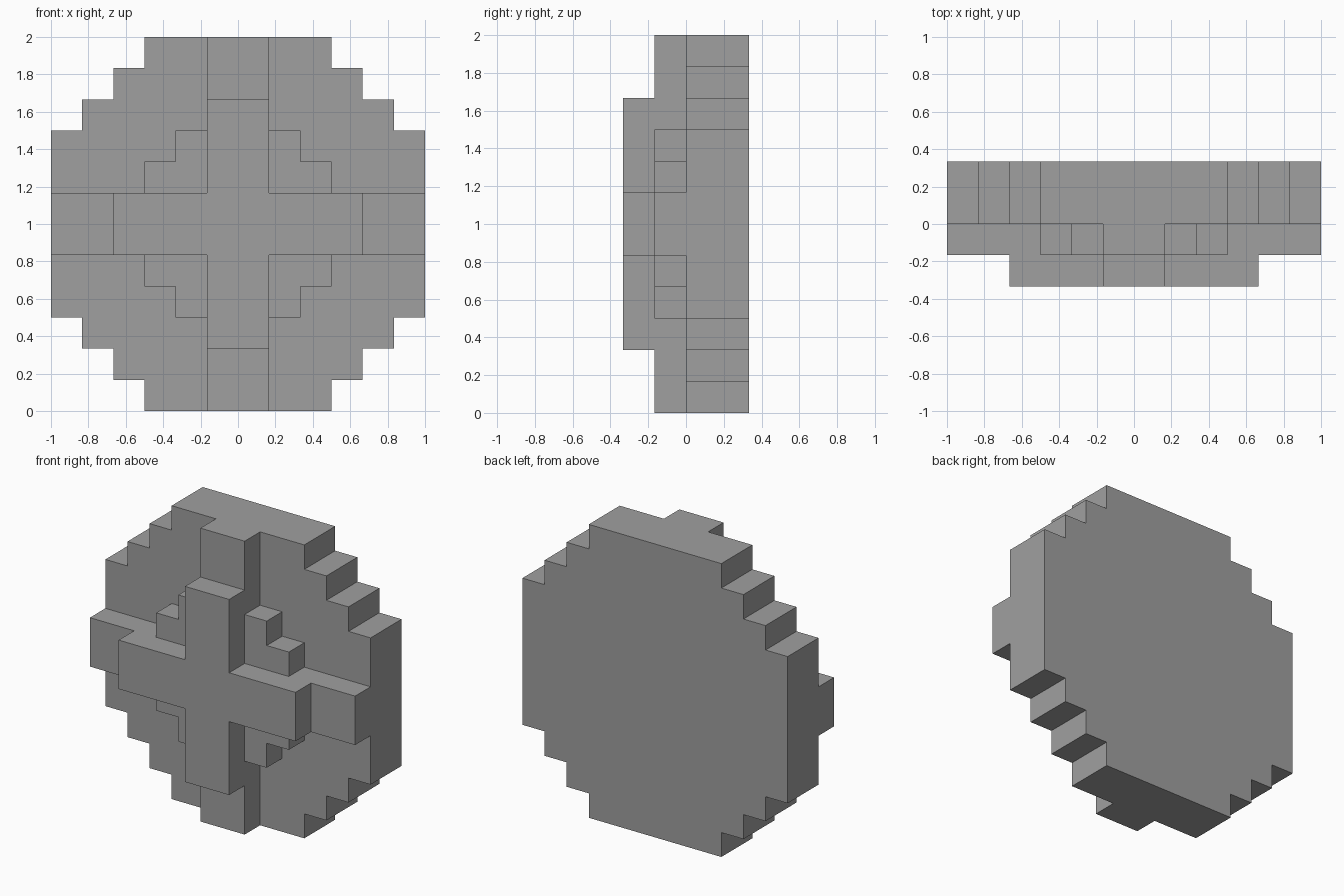
import bpy
import bmesh
from mathutils import Vector

cube = bpy.data.objects.get("Cube")
if cube:
    bpy.data.objects.remove(cube, do_unlink=True)

U = 1 / 6  # one block

grey = bpy.data.materials.new("grey")
grey.use_nodes = True
colour = (0.35, 0.35, 0.35, 1)
grey.diffuse_color = colour
grey.node_tree.nodes["Principled BSDF"].inputs["Base Color"].default_value = colour


def stepped_plate(name, corner, front, back):
    """Mirror one stepped corner (in blocks) into a closed outline and extrude it."""
    outline = list(corner)
    outline += [(x, -z) for x, z in reversed(corner)]
    outline += [(-x, -z) for x, z in corner]
    outline += [(-x, z) for x, z in reversed(corner)]
    bm = bmesh.new()
    face = bm.faces.new([bm.verts.new((x * U, front * U, 1 + z * U)) for x, z in outline])
    grown = bmesh.ops.extrude_face_region(bm, geom=[face], use_keep_orig=True)["geom"]
    verts = [v for v in grown if isinstance(v, bmesh.types.BMVert)]
    bmesh.ops.translate(bm, verts=verts, vec=Vector((0, (back - front) * U, 0)))
    bmesh.ops.recalc_face_normals(bm, faces=bm.faces)
    mesh = bpy.data.meshes.new(name)
    bm.to_mesh(mesh)
    bm.free()
    mesh.materials.append(grey)
    obj = bpy.data.objects.new(name, mesh)
    bpy.context.collection.objects.link(obj)
    return obj


# Thick round body with stepped rim
stepped_plate("round_body", [(3, 6), (3, 5), (4, 5), (4, 4), (5, 4), (5, 3), (6, 3)], 0, 2)

# Full-width cross with a stepped hub
stepped_plate("hub_cross", [(1, 6), (1, 3), (2, 3), (2, 2), (3, 2), (3, 1), (6, 1)], -1, 0)

# Shorter raised cross on the front
stepped_plate("raised_cross", [(1, 4), (1, 1), (4, 1)], -2, -1)
